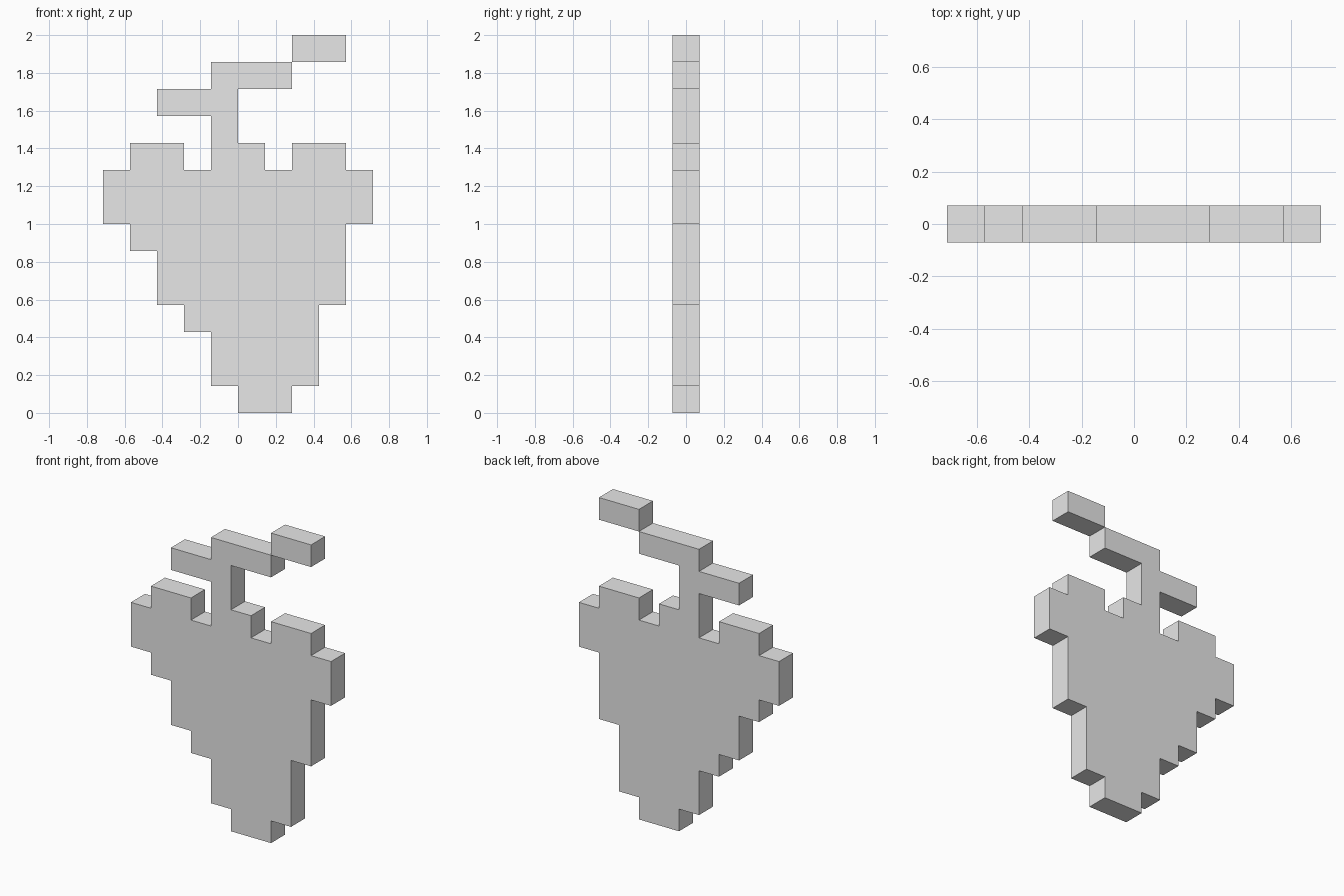
import bpy
import bmesh

cube = bpy.data.objects.get("Cube")
if cube:
    bpy.data.objects.remove(cube, do_unlink=True)

U = 2 / 14  # size of one block

grey = bpy.data.materials.new("plain_grey")
grey.use_nodes = True
colour = (0.8, 0.8, 0.8, 1)
grey.diffuse_color = colour
grey.node_tree.nodes["Principled BSDF"].inputs["Base Color"].default_value = colour


def block_slab(name, rows):
    """Fill rows of (height, left, right) with square cells, merge and thicken them."""
    bm = bmesh.new()
    for z, left, right in rows:
        for x in range(left, right):
            corners = [(x, z), (x + 1, z), (x + 1, z + 1), (x, z + 1)]
            bm.faces.new([bm.verts.new((a * U, -U / 2, b * U)) for a, b in corners])
    bmesh.ops.remove_doubles(bm, verts=bm.verts, dist=U / 100)
    # Merge the cells into one flat outline
    bmesh.ops.dissolve_limit(bm, angle_limit=0.01, verts=bm.verts, edges=bm.edges)
    # Pull the outline back to give the slab its depth
    result = bmesh.ops.extrude_face_region(bm, geom=bm.faces[:], use_keep_orig=True)
    moved = [g for g in result["geom"] if isinstance(g, bmesh.types.BMVert)]
    bmesh.ops.translate(bm, verts=moved, vec=(0, U, 0))
    bmesh.ops.recalc_face_normals(bm, faces=bm.faces)
    mesh = bpy.data.meshes.new(name)
    bm.to_mesh(mesh)
    bm.free()
    mesh.materials.append(grey)
    obj = bpy.data.objects.new(name, mesh)
    bpy.context.collection.objects.link(obj)
    return obj


# Stepped bunch, widening upwards to its shoulders
bunch = [(0, 0, 2), (1, -1, 3), (2, -1, 3), (3, -2, 3), (4, -3, 4),
         (5, -3, 4), (6, -4, 4), (7, -5, 5), (8, -5, 5)]
# Three bumps along the top of the bunch
bumps = [(9, -4, -2), (9, -1, 1), (9, 2, 4)]
# Stem with a side twig and a branch
stem = [(10, -1, 0), (11, -3, 0), (12, -1, 2)]

block_slab("bunch_and_stem", bunch + bumps + stem)
block_slab("stem_tip", [(13, 2, 4)])
